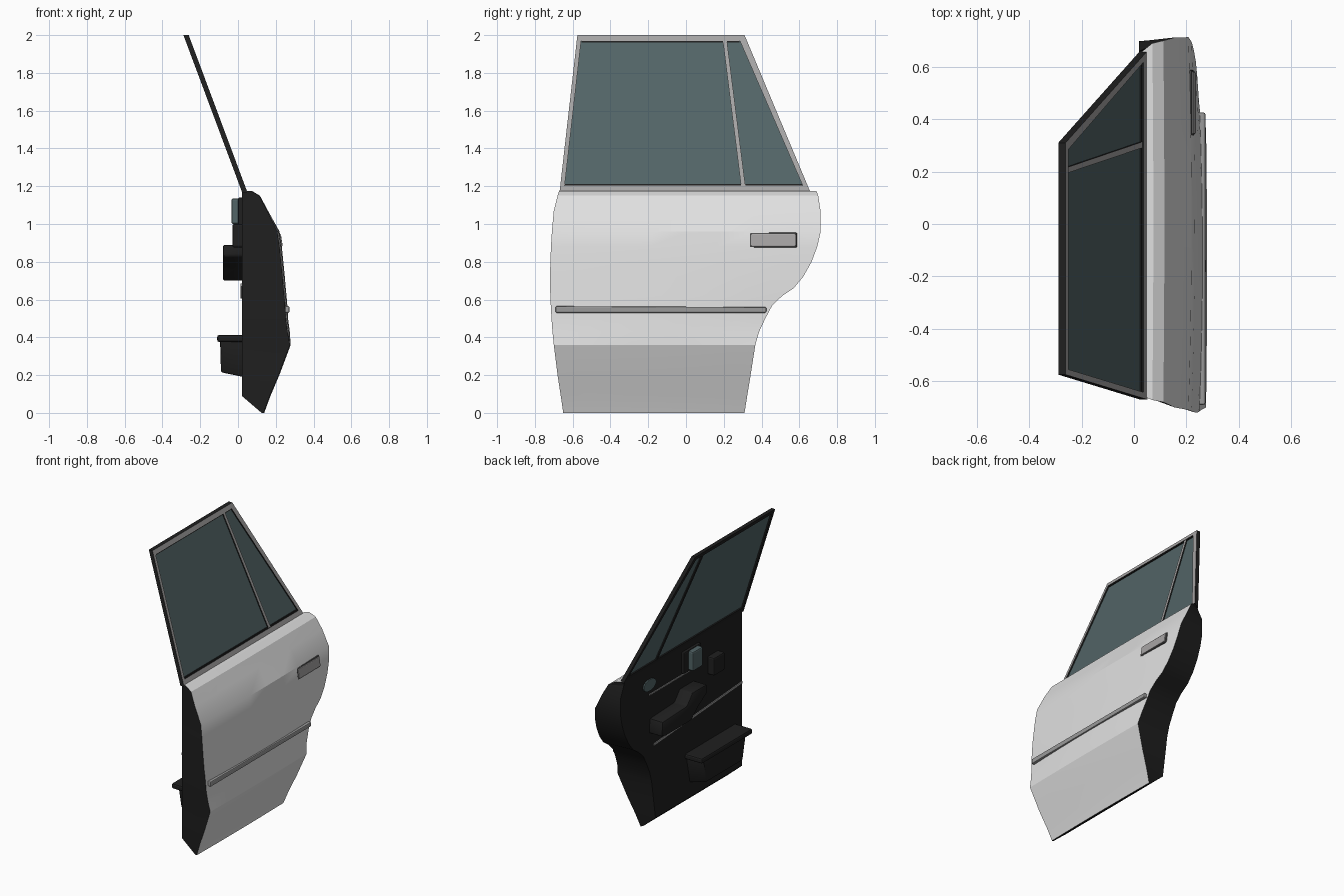
import bpy, bmesh, math
from mathutils import Vector

if "Cube" in bpy.data.objects:
    bpy.data.objects.remove(bpy.data.objects["Cube"])


def mat(name, c):
    m = bpy.data.materials.new(name)
    m.diffuse_color = (*c, 1)
    m.use_nodes = True
    m.node_tree.nodes["Principled BSDF"].inputs["Base Color"].default_value = m.diffuse_color
    return m


WHITE = mat("body_white", (0.75, 0.75, 0.75))
BLACK = mat("trim_black", (0.014, 0.014, 0.014))
GREY = mat("frame_grey", (0.38, 0.37, 0.37))
GLASS = mat("window_glass", (0.085, 0.128, 0.135))
STRIP = mat("strip_grey", (0.32, 0.32, 0.32))
DARK = mat("rim_dark_grey", (0.08, 0.08, 0.08))


def finish(name, bm, mats, rule=None, bevel=0, smooth=None):
    bmesh.ops.recalc_face_normals(bm, faces=bm.faces)
    if bevel:
        bmesh.ops.bevel(bm, geom=bm.edges[:], offset=bevel, segments=2,
                        profile=0.5, affect='EDGES')
    bm.normal_update()
    for f in bm.faces:
        f.material_index = rule(f) if rule else 0
    me = bpy.data.meshes.new(name)
    bm.to_mesh(me)
    bm.free()
    for m in mats:
        me.materials.append(m)
    ob = bpy.data.objects.new(name, me)
    bpy.context.collection.objects.link(ob)
    if smooth:
        bpy.ops.object.select_all(action='DESELECT')
        ob.select_set(True)
        bpy.context.view_layer.objects.active = ob
        bpy.ops.object.shade_smooth_by_angle(angle=math.radians(smooth))
    return ob


def flat(x):
    return lambda y, z: x


def lean(off):
    # slanted plane of the window
    return lambda y, z: 0.035 + off - (z - 1.17) * 0.31 / 0.83


def prism(name, pts, xa, xb, mats, rule=None, bevel=0, smooth=None):
    # y-z outline pulled between two x surfaces
    bm = bmesh.new()
    a = [bm.verts.new((xa(y, z), y, z)) for y, z in pts]
    b = [bm.verts.new((xb(y, z), y, z)) for y, z in pts]
    n = len(pts)
    bm.faces.new(a)
    bm.faces.new(b[::-1])
    for i in range(n):
        j = (i + 1) % n
        bm.faces.new((a[i], a[j], b[j], b[i]))
    return finish(name, bm, mats, rule, bevel, smooth)


def rect(y0, y1, z0, z1):
    return [(y0, z0), (y1, z0), (y1, z1), (y0, z1)]


def skin_rule(f):
    return 0 if f.normal.x > 0.5 else 1


# Door body: levels of (z, outer x, front y, rear y)
LEVELS = [(0, .135, -.65, .31), (.09, .168, -.663, .324), (.2, .215, -.68, .342),
          (.36, .275, -.70, .367), (.43, .262, -.707, .387), (.5, .253, -.712, .42),
          (.57, .249, -.716, .457), (.62, .245, -.718, .51), (.66, .241, -.72, .57),
          (.72, .236, -.72, .62), (.8, .228, -.718, .665), (.88, .22, -.715, .695),
          (.96, .208, -.71, .713), (1.07, .155, -.70, .712), (1.15, .112, -.68, .70),
          (1.175, .07, -.672, .69)]


def outer_x(z):
    for (z0, x0, *_), (z1, x1, *_) in zip(LEVELS, LEVELS[1:]):
        if z <= z1:
            return x0 + (x1 - x0) * (z - z0) / (z1 - z0)
    return LEVELS[-1][1]


COLS = 8
bm = bmesh.new()
rings = []
for z, xo, yf, yr in LEVELS:
    bulge = 0.012 if 0.4 < z < 1.0 else 0.004
    ring = []
    for i in range(COLS + 1):
        s = 2 * i / COLS - 1
        ring.append(bm.verts.new((xo + bulge * (1 - s * s), yf + (yr - yf) * i / COLS, z)))
    xi = 0.125 if z == 0 else 0.02
    ring.append(bm.verts.new((xi, yr - (.04 if z > 1.1 else .015), z)))
    ring.append(bm.verts.new((xi, -0.65, z)))
    rings.append(ring)
n = len(rings[0])
skin = set()
for a, b in zip(rings, rings[1:]):
    for i in range(n):
        j = (i + 1) % n
        f = bm.faces.new((a[i], a[j], b[j], b[i]))
        if i < COLS:
            skin.add(f)
bm.faces.new(rings[0][::-1])
skin.add(bm.faces.new(rings[-1]))
finish("door_body", bm, [WHITE, BLACK], lambda f: 0 if f in skin else 1, smooth=20)

# Window frame ring, grey outside and black inside
OUT = [(-.67, 1.165), (.66, 1.165), (.31, 2.0), (-.575, 2.0)]
INN = [(-.642, 1.205), (.617, 1.205), (.285, 1.97), (-.555, 1.97)]
bm = bmesh.new()
loops = []
for pts, off in ((OUT, .014), (INN, .014), (INN, -.014), (OUT, -.014)):
    loops.append([bm.verts.new((lean(off)(y, z), y, z)) for y, z in pts])
for k in range(4):
    a, b = loops[k], loops[(k + 1) % 4]
    for i in range(4):
        j = (i + 1) % 4
        bm.faces.new((a[i], a[j], b[j], b[i]))
finish("window_frame", bm, [GREY, BLACK], skin_rule)

# Glass and quarter light divider
prism("window_glass", [(-.65, 1.19), (.625, 1.19), (.29, 1.98), (-.56, 1.98)],
      lean(-.003), lean(.003), [GLASS])
prism("window_divider", [(.293, 1.19), (.316, 1.19), (.215, 1.985), (.193, 1.985)],
      lean(-.011), lean(.011), [GREY, BLACK], skin_rule)
# Black seals along the top and bottom of the glass
prism("lower_seal", rect(-.64, .615, 1.198, 1.212), lean(0), lean(.009), [BLACK])
prism("upper_seal", rect(-.553, .284, 1.962, 1.973), lean(0), lean(.009), [BLACK])


def on_skin(off):
    return lambda y, z: outer_x(z) + off


# Outside handle and rub strip
prism("handle_surround", rect(.336, .588, .875, .955), on_skin(-.02), on_skin(.012),
      [DARK], bevel=.008)
prism("outer_handle", rect(.344, .580, .883, .947), on_skin(0), on_skin(.017),
      [GREY], bevel=.004)
prism("rub_strip", [(-.69, .53), (.425, .53), (.425, .56), (-.69, .565)],
      flat(.23), flat(.272), [STRIP], bevel=.006)

# Armrest with raised pull grip on the inner side
prism("armrest", [(.38, .71), (.37, .81), (.1, .82), (.04, .89), (-.12, .89),
                  (-.13, .83), (-.03, .77), (.05, .70), (.33, .70)],
      flat(.03), flat(-.08), [BLACK], bevel=.012, smooth=35)

# Map pocket tapering downwards, with a rim
bm = bmesh.new()
lo = [(.03, -.53), (-.09, -.50), (-.09, -.10), (.03, -.07)]
hi = [(.03, -.56), (-.095, -.53), (-.095, -.06), (.03, -.03)]
a = [bm.verts.new((x, y, .19 if x > 0 else .215)) for x, y in lo]
b = [bm.verts.new((x, y, .385)) for x, y in hi]
bm.faces.new(a[::-1])
bm.faces.new(b)
for i in range(4):
    j = (i + 1) % 4
    bm.faces.new((a[i], a[j], b[j], b[i]))
finish("door_pocket", bm, [BLACK], bevel=.008, smooth=35)
prism("pocket_rim", rect(-.58, -.02, .375, .412), flat(.03), flat(-.11), [BLACK], bevel=.01)

# Inner release handle, lock lever and speaker-like oval
prism("release_base", rect(-.17, .02, .99, 1.14), flat(.03), flat(0), [BLACK], bevel=.008)
prism("release_handle", rect(-.14, -.03, 1.0, 1.135), flat(.01), flat(-.035), [GLASS], bevel=.01)
prism("lock_lever", rect(-.39, -.27, .875, 1.0), flat(.03), flat(-.03), [BLACK], bevel=.01)
prism("inner_oval", [(.38 + .07 * math.cos(t * math.pi / 8), 1.05 + .04 * math.sin(t * math.pi / 8))
                     for t in range(16)], flat(.03), flat(.012), [GLASS])

# Thin grey trim lines on the inner panel
prism("long_trim_line", [(.33, .605), (.33, .62), (-.645, .685), (-.645, .67)],
      flat(.025), flat(.014), [STRIP])
prism("short_trim_line", rect(-.07, .38, .975, .985), flat(.025), flat(.014), [STRIP])
